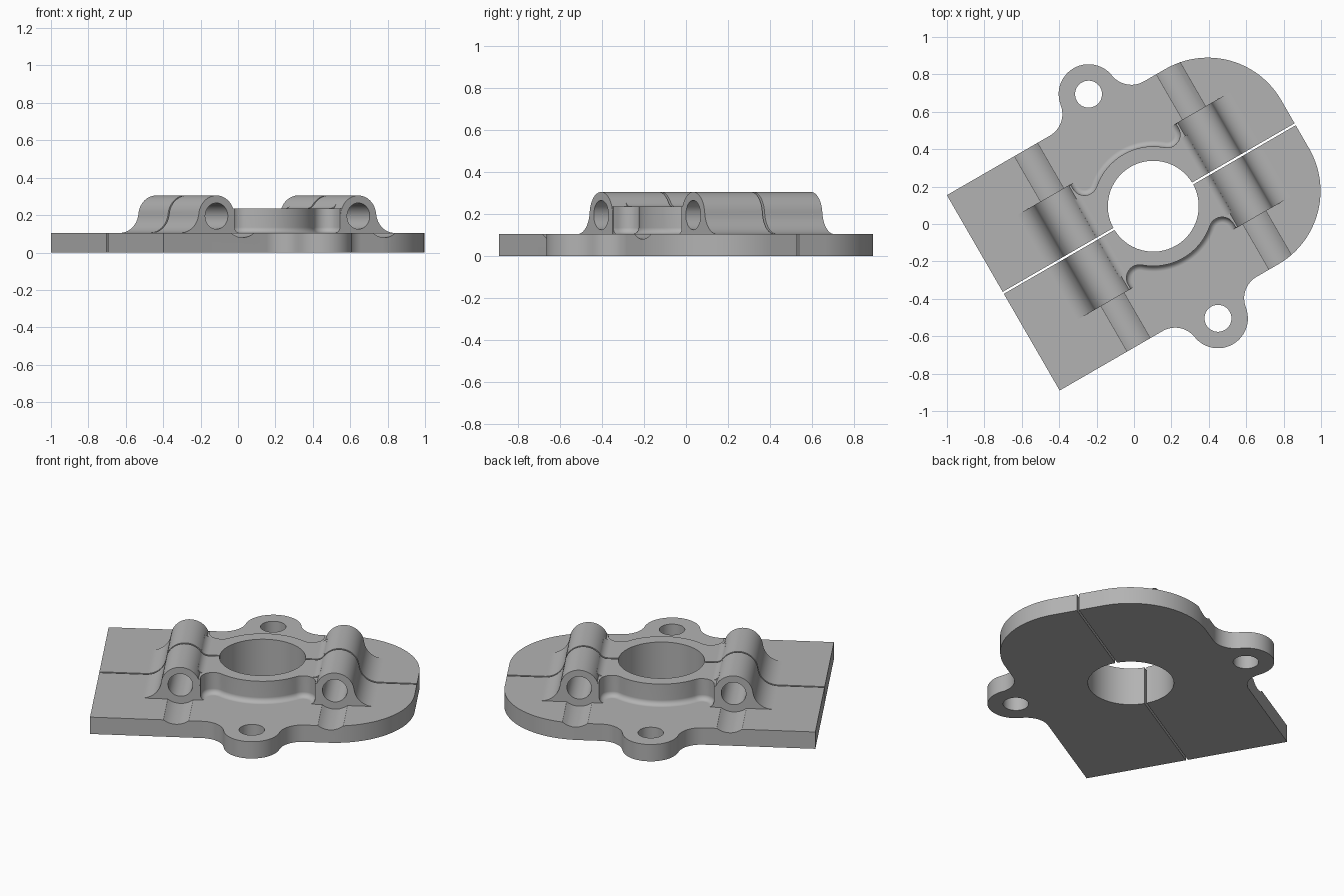
import bpy, bmesh
from math import sin, cos, radians, degrees, atan2, sqrt

if "Cube" in bpy.data.objects:
    bpy.data.objects.remove(bpy.data.objects["Cube"])

grey = bpy.data.materials.new("cast_grey")
grey.use_nodes = True
grey.diffuse_color = (0.45, 0.45, 0.45, 1)
grey.node_tree.nodes["Principled BSDF"].inputs["Base Color"].default_value = grey.diffuse_color

PLATE, BOSS = 0.105, 0.235        # top heights
RIB_U, RIB_Z, RIB_R = 0.438, 0.195, 0.11
RIB_END = 0.323


def arc(cx, cy, r, a0, a1, n=12):
    angles = [radians(a0 + (a1 - a0) * i / n) for i in range(n + 1)]
    return [(cx + r * cos(a), cy + r * sin(a)) for a in angles]


def clean(pts):
    """Drop repeated neighbours from a closed outline."""
    return [p for i, p in enumerate(pts)
            if abs(p[0] - pts[i - 1][0]) + abs(p[1] - pts[i - 1][1]) > 1e-5]


def loft(name, rings):
    """Skin a stack of equal rings and cap both ends."""
    bm = bmesh.new()
    loops = [[bm.verts.new(p) for p in ring] for ring in rings]
    for a, b in zip(loops, loops[1:]):
        for i in range(len(a)):
            bm.faces.new((a[i - 1], a[i], b[i], b[i - 1]))
    bm.faces.new(loops[0])
    bm.faces.new(loops[-1])
    bmesh.ops.recalc_face_normals(bm, faces=bm.faces)
    mesh = bpy.data.meshes.new(name)
    bm.to_mesh(mesh)
    bm.free()
    mesh.materials.append(grey)
    ob = bpy.data.objects.new(name, mesh)
    bpy.context.collection.objects.link(ob)
    return ob


def upright(name, pts, z0, z1):
    return loft(name, [[(x, y, z) for x, y in clean(pts)] for z in (z0, z1)])


def lengthwise(name, pts, y0, y1):
    return loft(name, [[(x, y, z) for x, z in clean(pts)] for y in (y0, y1)])


def combine(target, tool, operation):
    bpy.context.view_layer.objects.active = target
    mod = target.modifiers.new(tool.name, 'BOOLEAN')
    mod.operation, mod.object, mod.solver = operation, tool, 'EXACT'
    bpy.ops.object.modifier_apply(modifier=mod.name)
    bpy.data.objects.remove(tool)


# Base plate: square end, rounded end, two blended screw lugs
LUG_V, LUG_R, EDGE, BLEND = 0.692, 0.16, 0.603, 0.133
rise = EDGE + BLEND - LUG_V
reach = sqrt((LUG_R + BLEND) ** 2 - rise ** 2)
tilt = degrees(atan2(rise, reach))
half = [(-0.926, EDGE)]
half += arc(-reach, EDGE + BLEND, BLEND, -90, -tilt)
half += arc(0, LUG_V, LUG_R, 180 - tilt, tilt, 24)
half += arc(reach, EDGE + BLEND, BLEND, 180 + tilt, 270)
half += arc(0.423, 0.15, 0.453, 90, 0, 24)
body = upright("bearing_housing", half + [(x, -y) for x, y in reversed(half)], 0, PLATE)

# Shallow clearance grooves in line with the bores
for su in (-1, 1):
    for sv in (-1, 1):
        groove = arc(su * RIB_U, RIB_Z, 0.115, 0, 360, 48)
        combine(body, lengthwise("groove_cutter", groove, sv * 0.32, sv * 0.9), 'DIFFERENCE')

# Central boss with concave corners towards the ribs and a filleted foot
BOSS_R, NOTCH_R, NOTCH_U = 0.32, 0.07, 0.255
notch_v = sqrt((BOSS_R + NOTCH_R) ** 2 - NOTCH_U ** 2)
turn = degrees(atan2(notch_v, NOTCH_U))


def boss_outline(d):
    q = [(0.40, 0.321), (NOTCH_U + NOTCH_R - d, 0.321)]
    q += arc(NOTCH_U, notch_v, NOTCH_R - d, 0, turn - 180)
    q += arc(0, 0, BOSS_R + d, turn, 90)
    q += [(-x, y) for x, y in reversed(q)]
    return clean(q + [(-x, -y) for x, y in q])


FOOT = 0.03
levels = [(FOOT, 0.05)]
for step in range(7):
    a = radians(15 * step)
    levels.append((FOOT * (1 - sin(a)), PLATE + FOOT * (1 - cos(a))))
levels.append((0, BOSS))
boss = loft("boss", [[(x, y, z) for x, y in boss_outline(d)] for d, z in levels])
combine(body, boss, 'UNION')


def blend_arc(floor, r):
    """Concave arc from a floor up to the rib's round top, and its rib angle."""
    drop = floor + r - RIB_Z
    run = sqrt((RIB_R + r) ** 2 - drop ** 2)
    a = degrees(atan2(drop, run))
    return arc(run, floor + r, r, 270, 180 + a), a


# Tubular ribs: round top, sweeping outer flank, steep inner flank
outer, start = blend_arc(PLATE, 0.113)
inner, stop = blend_arc(BOSS, 0.05)
for su in (-1, 1):
    section = [(0.222, 0.05)] + outer
    section += arc(0, RIB_Z, RIB_R, start, 180, 24) + [(-RIB_R, 0.05)]
    section = [(su * (RIB_U + x), z) for x, z in section]
    combine(body, lengthwise("rib", section, -RIB_END, RIB_END), 'UNION')
    web = [(0, 0.2), (-inner[0][0], 0.2)] + [(-x, z) for x, z in inner] + [(0, inner[-1][1])]
    web = [(su * (RIB_U + x), z) for x, z in web]
    combine(body, lengthwise("rib_fillet", web, -0.24, 0.24), 'UNION')

# Rib bores, shaft hole, screw holes and the parting slit
for su in (-1, 1):
    bore = arc(su * RIB_U, RIB_Z, 0.07, 0, 360, 40)
    combine(body, lengthwise("bore_cutter", bore, -0.5, 0.5), 'DIFFERENCE')
for v, r in ((0, 0.243), (LUG_V, 0.072), (-LUG_V, 0.072)):
    combine(body, upright("hole_cutter", arc(0, v, r, 0, 360, 64), -1, 1), 'DIFFERENCE')
slit = [(-2, -0.006), (2, -0.006), (2, 0.006), (-2, 0.006)]
combine(body, upright("slit_cutter", slit, -1, 1), 'DIFFERENCE')

# Placement and shading
body.rotation_euler.z = radians(30)
body.location = (0.103, 0.095, 0)
bpy.context.view_layer.objects.active = body
body.select_set(True)
bpy.ops.object.shade_smooth_by_angle(angle=radians(25))
normals = body.modifiers.new("even_normals", 'WEIGHTED_NORMAL')
normals.keep_sharp = True
